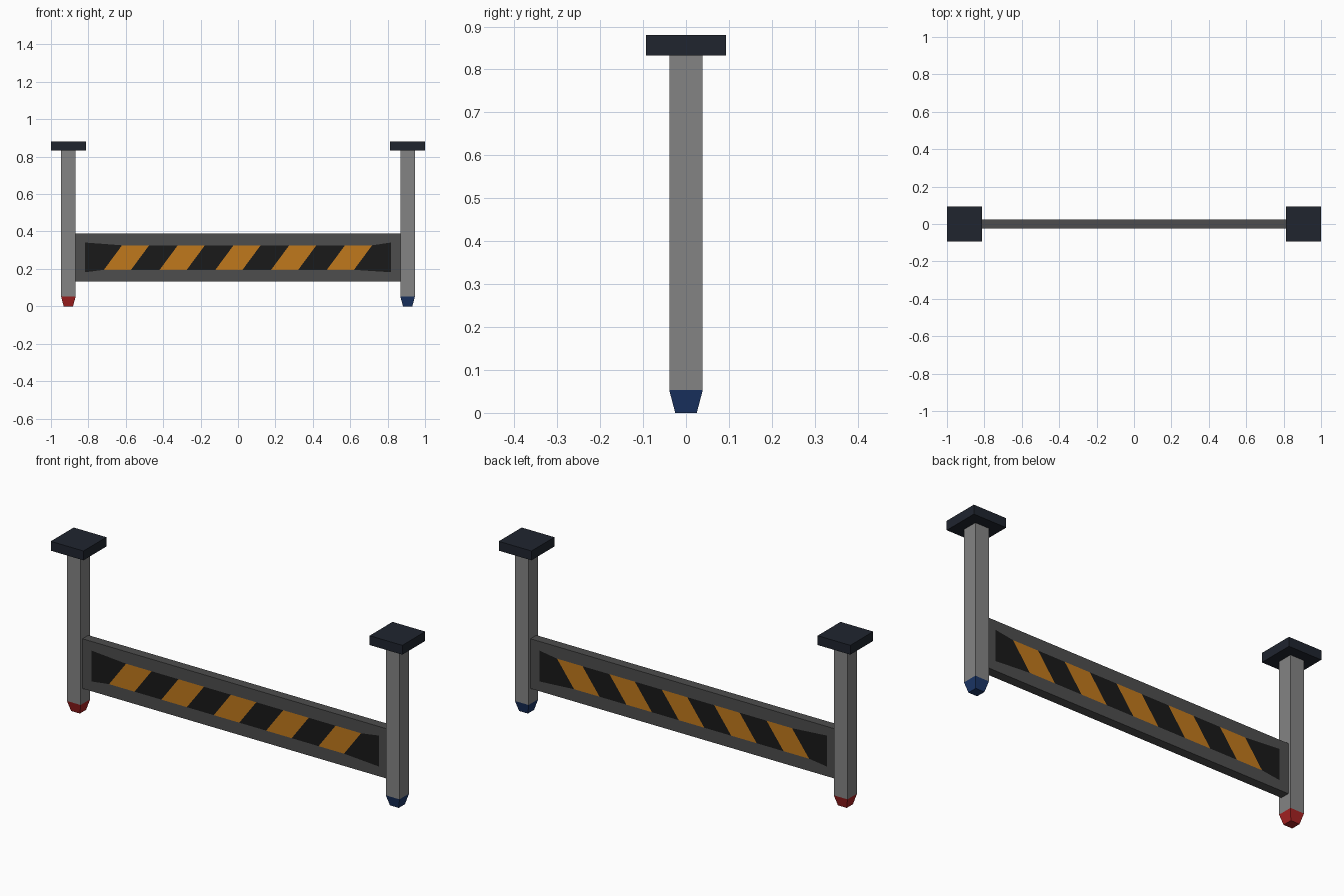
import bpy, bmesh

if "Cube" in bpy.data.objects:
    bpy.data.objects.remove(bpy.data.objects["Cube"])

POST_X = 0.907


def material(name, rgb):
    m = bpy.data.materials.new(name)
    m.diffuse_color = (*rgb, 1)
    m.use_nodes = True
    m.node_tree.nodes["Principled BSDF"].inputs["Base Color"].default_value = m.diffuse_color
    return m


POST_GREY = material("post_grey", (0.23, 0.23, 0.23))
FRAME_GREY = material("frame_grey", (0.075, 0.075, 0.075))
BLACK = material("stripe_black", (0.010, 0.010, 0.010))
ORANGE = material("stripe_orange", (0.53, 0.19, 0.012))
CAP_DARK = material("cap_dark", (0.014, 0.018, 0.028))
RED = material("foot_red", (0.40, 0.016, 0.016))
BLUE = material("foot_blue", (0.012, 0.038, 0.14))


def finish(bm, name, mats):
    bmesh.ops.recalc_face_normals(bm, faces=bm.faces)
    mesh = bpy.data.meshes.new(name)
    bm.to_mesh(mesh)
    bm.free()
    for m in mats:
        mesh.materials.append(m)
    obj = bpy.data.objects.new(name, mesh)
    bpy.context.collection.objects.link(obj)


def block(name, x, z0, z1, half_bottom, half_top, mat):
    """Square block, optionally tapered towards the bottom."""
    bm = bmesh.new()
    bmesh.ops.create_cube(bm, size=2)
    for v in bm.verts:
        h = half_top if v.co.z > 0 else half_bottom
        v.co = (x + v.co.x * h, v.co.y * h, z1 if v.co.z > 0 else z0)
    finish(bm, name, [mat])


# Posts with square caps and tapered coloured feet
for side, x, colour in (("left", -POST_X, RED), ("right", POST_X, BLUE)):
    block(side + "_foot", x, 0, 0.053, 0.025, 0.039, colour)
    block(side + "_post", x, 0.053, 0.832, 0.039, 0.039, POST_GREY)
    block(side + "_cap", x, 0.832, 0.88, 0.093, 0.093, CAP_DARK)

# Striped board: frame, black panel and slanted orange stripes, flush on both sides
X, Y, Z0, Z1 = 0.869, 0.024, 0.132, 0.388
low, high = [(-0.818, 0.182)], [(-0.818, 0.341)]
for i in range(-2, 3):
    for half in (-0.0725, 0.0725):
        x = i * 0.298 + half
        low.append((x - 0.0485, 0.195))
        high.append((x + 0.0485, 0.326))
low.append((0.818, 0.182))
high.append((0.818, 0.341))

bm = bmesh.new()
corners = []
for y in (-Y, Y):
    def row(points):
        return [bm.verts.new((px, y, pz)) for px, pz in points]
    lo, hi = row(low), row(high)
    bl, br, tr, tl = outer = row([(-X, Z0), (X, Z0), (X, Z1), (-X, Z1)])
    corners.append(outer)
    # panel cells, alternating black and orange
    for i in range(len(lo) - 1):
        f = bm.faces.new((lo[i], lo[i + 1], hi[i + 1], hi[i]))
        f.material_index = 1 + i % 2
    # surrounding frame
    bm.faces.new([bl, br] + lo[::-1])
    bm.faces.new([tr, tl] + hi)
    bm.faces.new((bl, lo[0], hi[0], tl))
    bm.faces.new((br, tr, hi[-1], lo[-1]))
# rim joining front and back
front, back = corners
for i in range(4):
    j = (i + 1) % 4
    bm.faces.new((front[i], front[j], back[j], back[i]))
finish(bm, "striped_board", [FRAME_GREY, BLACK, ORANGE])
